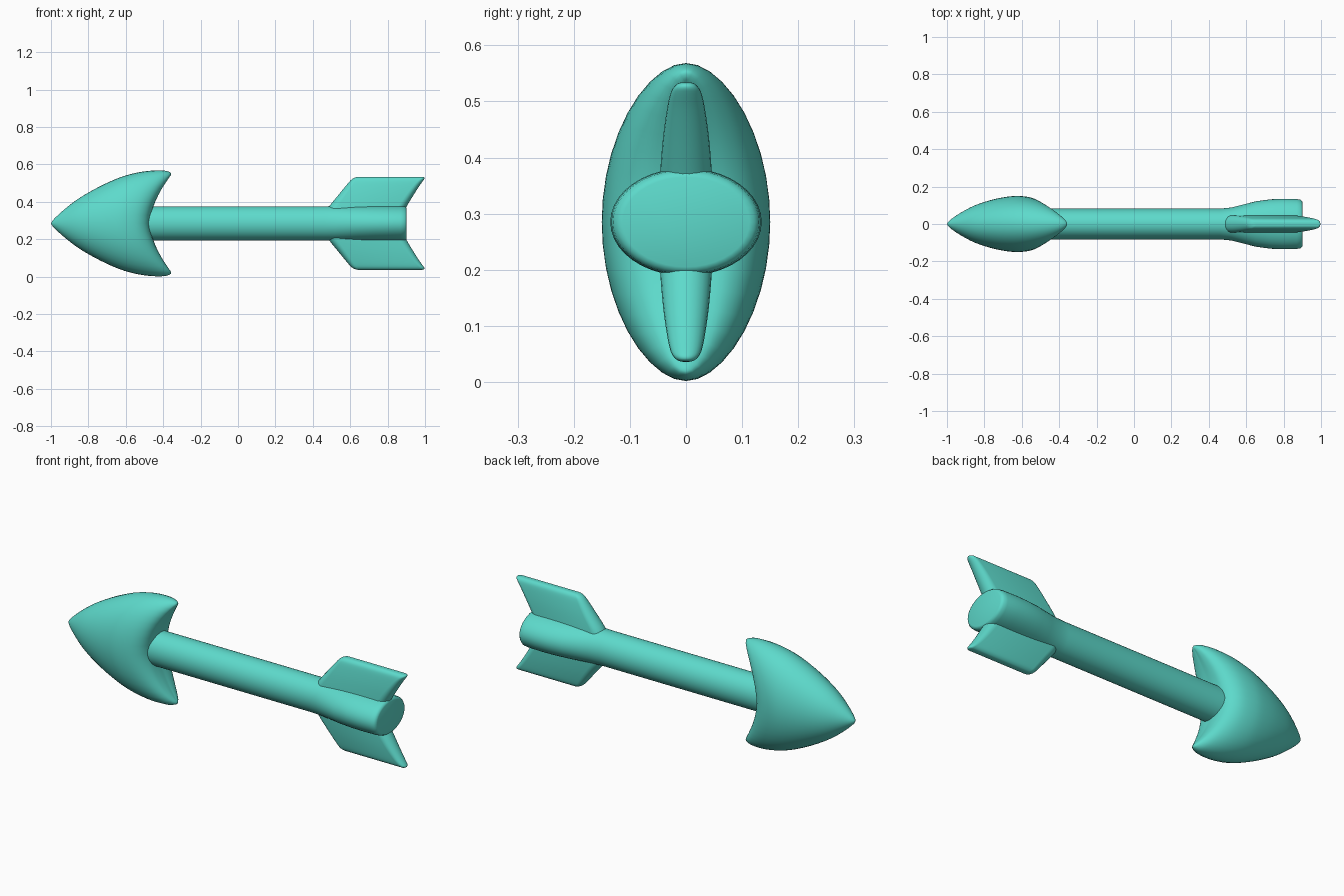
import bpy, bmesh, math

if "Cube" in bpy.data.objects:
    bpy.data.objects.remove(bpy.data.objects["Cube"])

CZ = 0.285  # height of the arrow's axis
N = 40      # points per ring

teal = bpy.data.materials.new("teal")
teal.diffuse_color = (0.11, 0.70, 0.60, 1)
teal.use_nodes = True
teal.node_tree.nodes["Principled BSDF"].inputs["Base Color"].default_value = teal.diffuse_color


def smooth_rows(rows, steps=4):
    """Catmull-Rom interpolation between station rows."""
    out = []
    for i in range(len(rows) - 1):
        p0, p1 = rows[max(i - 1, 0)], rows[i]
        p2, p3 = rows[i + 1], rows[min(i + 2, len(rows) - 1)]
        for k in range(steps):
            t = k / steps
            out.append([0.5 * (2 * b + (c - a) * t + (2 * a - 5 * b + 4 * c - d) * t * t
                               + (3 * b - a - 3 * c + d) * t ** 3)
                        for a, b, c, d in zip(p0, p1, p2, p3)])
    return out + [list(rows[-1])]


def loft(name, rings, cap_start=True, cap_end=True):
    """Skin a list of equal-length point rings."""
    bm = bmesh.new()
    vs = [[bm.verts.new(p) for p in r] for r in rings]
    for a, b in zip(vs, vs[1:]):
        for i in range(len(a)):
            j = (i + 1) % len(a)
            bm.faces.new((a[i], a[j], b[j], b[i]))
    if cap_start:
        bm.faces.new(vs[0])
    if cap_end:
        bm.faces.new(vs[-1])
    bmesh.ops.remove_doubles(bm, verts=bm.verts, dist=0.0004)
    bmesh.ops.recalc_face_normals(bm, faces=bm.faces)
    me = bpy.data.meshes.new(name)
    bm.to_mesh(me)
    bm.free()
    ob = bpy.data.objects.new(name, me)
    bpy.context.collection.objects.link(ob)
    me.materials.append(teal)
    bpy.ops.object.select_all(action='DESELECT')
    bpy.context.view_layer.objects.active = ob
    ob.select_set(True)
    bpy.ops.object.shade_smooth_by_angle(angle=math.radians(50))
    return ob


# Arrowhead: elliptical rings swept back toward the barbs
# (x at axis, x at barb edge, half height, half thickness)
head = [(-1, -1, 0, 0), (-0.985, -0.985, 0.022, 0.02), (-0.93, -0.93, 0.073, 0.058),
        (-0.85, -0.85, 0.134, 0.1), (-0.75, -0.74, 0.197, 0.132),
        (-0.66, -0.63, 0.246, 0.148), (-0.60, -0.54, 0.271, 0.149),
        (-0.54, -0.46, 0.282, 0.138), (-0.50, -0.395, 0.282, 0.114),
        (-0.478, -0.362, 0.272, 0.08), (-0.472, -0.358, 0.26, 0.04),
        (-0.472, -0.365, 0.25, 0)]
rings = []
for xc, xe, h, w in smooth_rows(head):
    ring = []
    for i in range(N):
        a = 2 * math.pi * i / N
        s = math.sin(a)
        ring.append((xc + (xe - xc) * abs(s) ** 1.7, w * math.cos(a), CZ + h * s))
    rings.append(ring)
loft("arrowhead", rings, False, False)

# Shaft: round rod that widens sideways at the tail (x, half width, half height)
shaft = [(-0.55, 0.082, 0.091), (0.46, 0.082, 0.091), (0.52, 0.088, 0.092),
         (0.58, 0.103, 0.093), (0.65, 0.121, 0.095), (0.73, 0.132, 0.096),
         (0.80, 0.135, 0.096), (0.87, 0.133, 0.095), (0.89, 0.13, 0.093),
         (0.899, 0.122, 0.087), (0.902, 0.113, 0.08)]
loft("shaft", [[(x, w * math.cos(2 * math.pi * i / N), CZ + h * math.sin(2 * math.pi * i / N))
                for i in range(N)] for x, w, h in shaft])

# Tail fins: stacked rounded slabs (distance from axis, front x, back x, half thickness)
fin = [(0.05, 0.47, 0.88, 0.048), (0.09, 0.487, 0.902, 0.046), (0.15, 0.535, 0.938, 0.041),
       (0.20, 0.576, 0.970, 0.034), (0.228, 0.600, 0.990, 0.028), (0.240, 0.615, 0.997, 0.022),
       (0.247, 0.632, 0.993, 0.014), (0.249, 0.65, 0.975, 0.006)]
for name, side in (("top_fin", 1), ("bottom_fin", -1)):
    rings = []
    for d, x0, x1, t in smooth_rows(fin, 3):
        ring = []
        for i in range(24):
            a = -math.pi / 2 + math.pi * (i % 12) / 11
            if i < 12:
                ring.append((x1 - t + t * math.cos(a), t * math.sin(a), CZ + side * d))
            else:
                ring.append((x0 + t - t * math.cos(a), -t * math.sin(a), CZ + side * d))
        rings.append(ring)
    loft(name, rings)
